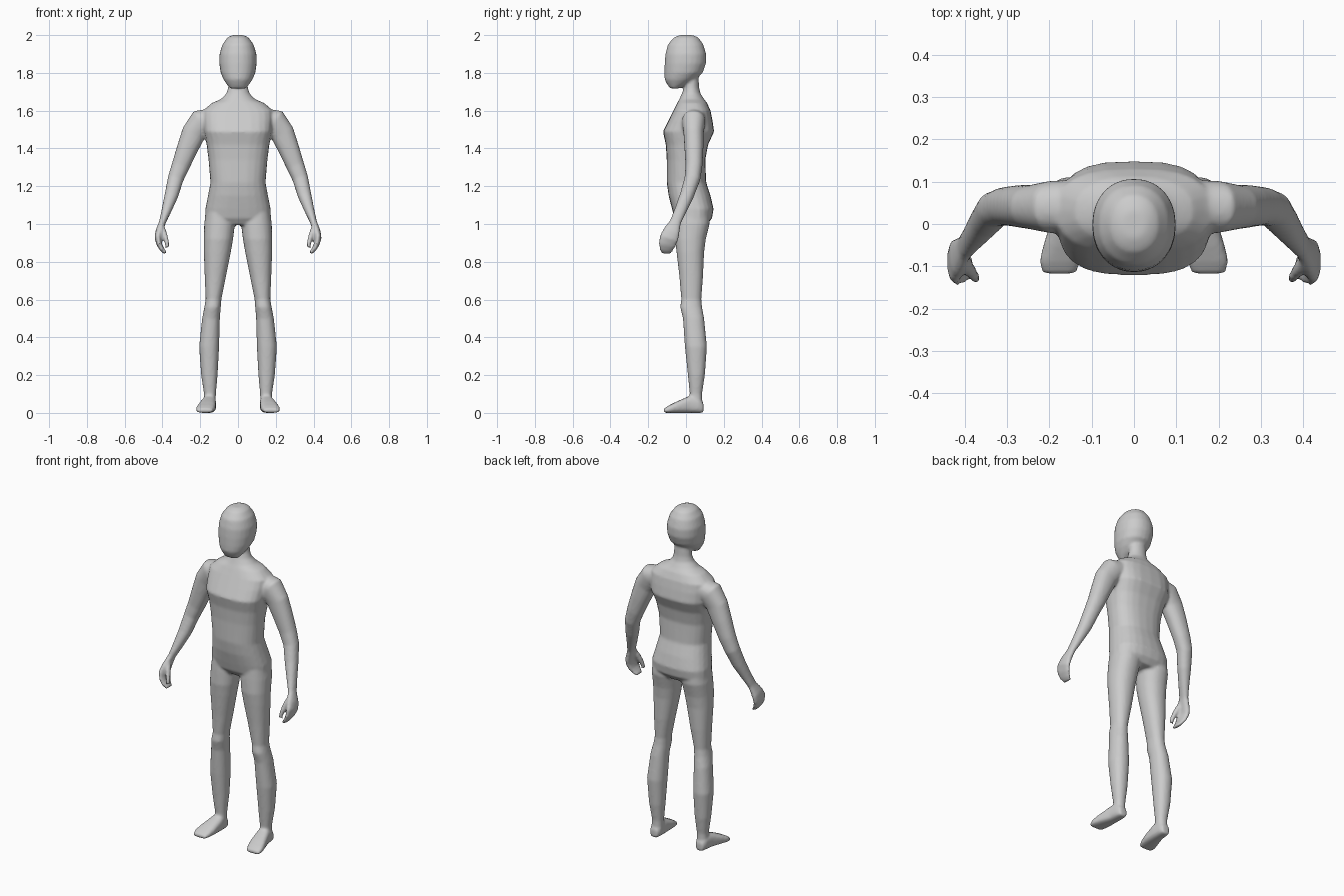
import bpy, bmesh, math
from mathutils import Vector

bm = bmesh.new()
SEGS = 24


def ring(c, u, v, n=2.2):
    """Superellipse cross-section around c with half-axis vectors u and v."""
    pts = []
    for i in range(SEGS):
        a = 2 * math.pi * i / SEGS
        ca, sa = math.cos(a), math.sin(a)
        pts.append(Vector(c)
                   + Vector(u) * math.copysign(abs(ca) ** (2 / n), ca)
                   + Vector(v) * math.copysign(abs(sa) ** (2 / n), sa))
    return pts


def loft(rings):
    """Closed skin through a list of rings."""
    rows = [[bm.verts.new(p) for p in r] for r in rings]
    for a, b in zip(rows, rows[1:]):
        for i in range(SEGS):
            j = (i + 1) % SEGS
            bm.faces.new((a[i], a[j], b[j], b[i]))
    bm.faces.new(rows[0])
    bm.faces.new(rows[-1][::-1])


def flat(z, x0, x1, y0, y1, n):
    """Horizontal ring filling a box."""
    return ring(((x0 + x1) / 2, (y0 + y1) / 2, z), ((x1 - x0) / 2, 0, 0), (0, (y1 - y0) / 2, 0), n)


def limb(path):
    """Tube along points (x, y, z, half thickness, half depth)."""
    pts = [Vector(p[:3]) for p in path]
    out = []
    for i, p in enumerate(path):
        d = (pts[min(i + 1, len(pts) - 1)] - pts[max(i - 1, 0)]).normalized()
        u = Vector((0, 1, 0)).cross(d).normalized()
        v = d.cross(u).normalized()
        out.append(ring(pts[i], u * p[3], v * p[4]))
    loft(out)


# head: z, half width, front, back
head = [(2.0, .03, -.035, .035), (1.987, .056, -.065, .066), (1.95, .083, -.096, .092),
        (1.9, .098, -.109, .107), (1.85, .099, -.113, .106), (1.8, .092, -.114, .088),
        (1.765, .077, -.113, .05), (1.74, .06, -.1, .01), (1.718, .042, -.085, -.035)]
loft([flat(z, -w, w, f, b, 2.15) for z, w, f, b in head])

# neck and torso: z, half width, front, back, squareness
torso = [(1.8, .046, .0, .065, 2), (1.72, .053, -.012, .07, 2), (1.69, .062, -.022, .077, 2),
         (1.66, .092, -.036, .097, 2.1), (1.64, .14, -.047, .112, 2.3), (1.6, .185, -.067, .13, 2.6),
         (1.55, .185, -.092, .14, 2.8), (1.49, .18, -.122, .149, 2.9), (1.42, .166, -.107, .117, 2.7),
         (1.34, .156, -.102, .102, 2.5), (1.22, .146, -.102, .107, 2.4), (1.15, .159, -.092, .13, 2.4),
         (1.08, .173, -.074, .146, 2.5), (1.03, .175, -.06, .138, 2.5), (.995, .15, -.035, .11, 2.4)]
loft([flat(z, -w, w, f, b, n) for z, w, f, b, n in torso])

# leg: z, inner, outer, front, back
leg = [(1.1, .03, .165, -.05, .12), (1.0, .016, .179, -.056, .125), (.92, .026, .181, -.058, .105),
       (.85, .038, .181, -.05, .096), (.72, .064, .176, -.035, .09), (.6, .088, .171, -.025, .081),
       (.56, .091, .178, -.031, .085), (.5, .096, .19, -.016, .096), (.35, .1, .206, -.006, .111),
       (.2, .108, .195, .01, .1), (.1, .117, .18, .02, .085), (.02, .118, .182, .015, .088)]
# foot: y, inner, outer, top
foot = [(.093, .128, .174, .05), (.07, .118, .184, .08), (.02, .115, .192, .09),
        (-.05, .118, .214, .06), (-.09, .125, .224, .04), (-.118, .138, .215, .022)]
# arm, fingers and thumb: x, y, z, half thickness, half depth
arm = [(.12, .045, 1.56, .055, .06), (.195, .04, 1.54, .07, .062), (.235, .04, 1.48, .064, .053),
       (.268, .042, 1.4, .056, .05), (.303, .042, 1.31, .048, .045), (.33, .034, 1.24, .042, .042),
       (.353, .004, 1.15, .036, .037), (.379, -.03, 1.07, .026, .032), (.4, -.056, 1.01, .018, .03),
       (.417, -.077, .96, .02, .045), (.424, -.09, .925, .018, .05), (.416, -.1, .89, .014, .047),
       (.402, -.104, .865, .012, .038), (.383, -.105, .845, .009, .026)]
thumb = [(.405, -.08, .99, .014, .018), (.39, -.105, .95, .014, .017),
         (.378, -.122, .91, .012, .014), (.372, -.13, .875, .009, .01)]

for s in (-1, 1):
    loft([flat(z, s * a, s * b, f, k, 2.2) for z, a, b, f, k in leg])
    loft([ring((s * (a + b) / 2, y, t / 2), ((b - a) / 2, 0, 0), (0, 0, t / 2), 2.8)
          for y, a, b, t in foot])
    for path in (arm, thumb):
        limb([(s * p[0],) + p[1:] for p in path])

bmesh.ops.recalc_face_normals(bm, faces=bm.faces)
mesh = bpy.data.meshes.new("body")
bm.to_mesh(mesh)
bm.free()
body = bpy.data.objects.new("body", mesh)
bpy.context.collection.objects.link(body)

# one plain colour
grey = bpy.data.materials.new("light grey")
grey.diffuse_color = (.6, .6, .6, 1)
mesh.materials.append(grey)

# fuse the parts into one continuous smooth skin
remesh = body.modifiers.new("fuse", 'REMESH')
remesh.mode = 'VOXEL'
remesh.voxel_size = .008
remesh.use_smooth_shade = True
smooth = body.modifiers.new("soften", 'SMOOTH')
smooth.factor = .5
smooth.iterations = 4
